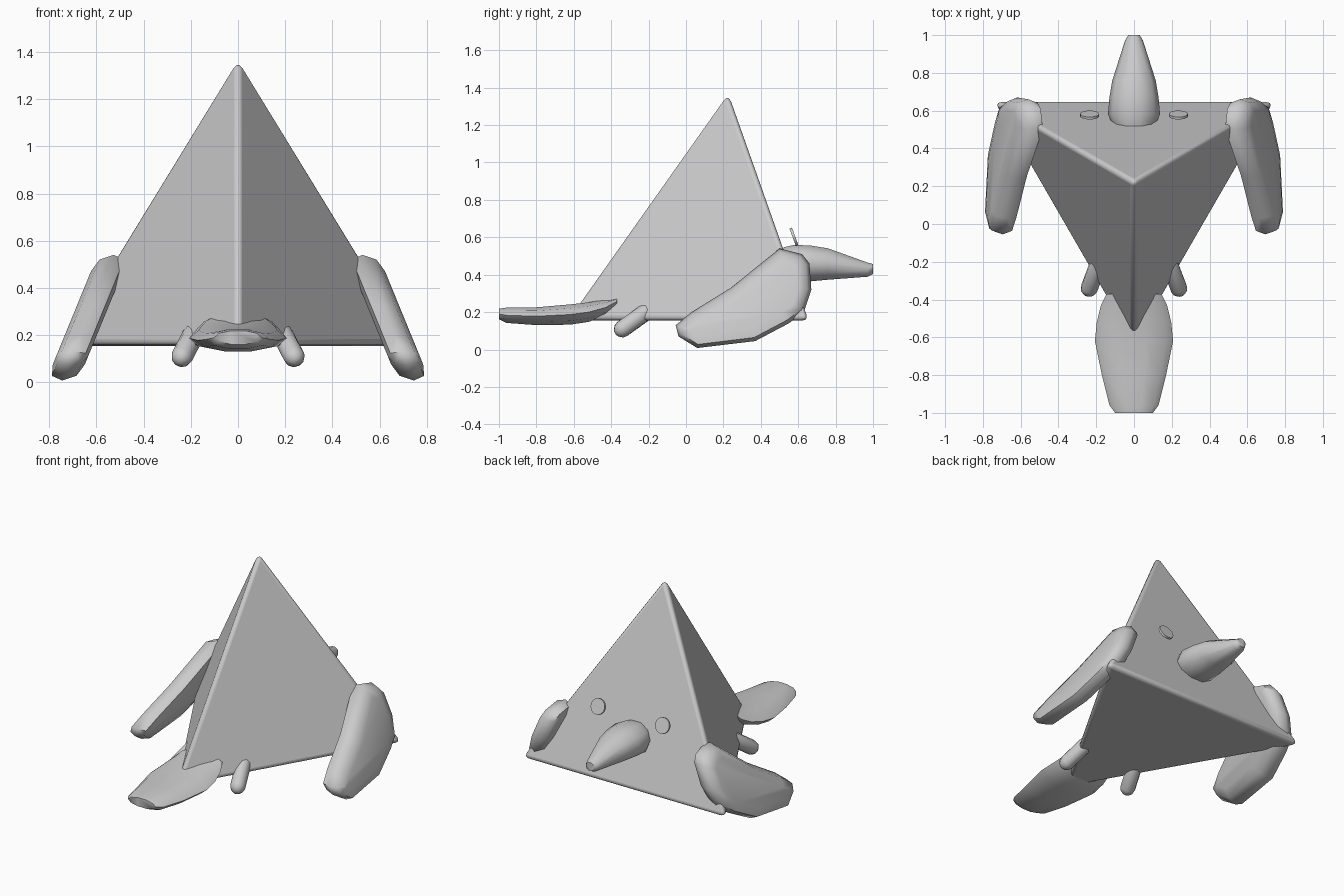
import bpy, bmesh, math
from mathutils import Vector

if "Cube" in bpy.data.objects:
    bpy.data.objects.remove(bpy.data.objects["Cube"])


def make(name, rings, angle=60):
    """Skin a list of equal point rings and cap both ends."""
    bm = bmesh.new()
    vs = [[bm.verts.new(p) for p in r] for r in rings]
    n = len(vs[0])
    for a, b in zip(vs, vs[1:]):
        for i in range(n):
            j = (i + 1) % n
            bm.faces.new((a[i], a[j], b[j], b[i]))
    bm.faces.new(vs[0])
    bm.faces.new(vs[-1])
    bmesh.ops.recalc_face_normals(bm, faces=bm.faces)
    me = bpy.data.meshes.new(name)
    bm.to_mesh(me)
    bm.free()
    ob = bpy.data.objects.new(name, me)
    bpy.context.collection.objects.link(ob)
    smooth(ob, angle)
    return ob


def smooth(ob, angle):
    bpy.ops.object.select_all(action='DESELECT')
    ob.select_set(True)
    bpy.context.view_layer.objects.active = ob
    bpy.ops.object.shade_smooth_by_angle(angle=math.radians(angle))


def loft_y(name, stations, n):
    """Elliptical sections (y, half width, centre z, half height)."""
    rings = []
    for y, w, z, h in stations:
        ring = []
        for i in range(n):
            a = 2 * math.pi * i / n
            ring.append((w * math.cos(a), y, z + h * math.sin(a)))
        rings.append(ring)
    return make(name, rings)


# body: tetrahedron with rounded edges
bpy.ops.mesh.primitive_cone_add(vertices=3, radius1=0.87, depth=1.23,
                                location=(0, 0.22, 0.155 + 0.615))
body = bpy.context.object
body.name = "pyramid_body"
front = min(body.data.vertices, key=lambda v: v.co.y)
if abs(front.co.x) > 0.01:  # turn so one corner points to the front
    body.rotation_euler.z = math.pi
bev = body.modifiers.new("round", 'BEVEL')
bev.width = 0.03
bev.segments = 3
smooth(body, 30)

# beak
loft_y("beak", [(0.52, 0.11, 0.46, 0.09), (0.58, 0.138, 0.46, 0.105),
                (0.67, 0.13, 0.46, 0.1), (0.76, 0.115, 0.457, 0.088),
                (0.97, 0.048, 0.427, 0.04), (1.0, 0.03, 0.43, 0.028)], 10)

# tail paddle
loft_y("tail", [(-1.0, 0.10, 0.19, 0.03), (-0.96, 0.13, 0.183, 0.043),
                (-0.8, 0.17, 0.178, 0.05), (-0.62, 0.207, 0.187, 0.057),
                (-0.52, 0.197, 0.2, 0.055), (-0.43, 0.175, 0.225, 0.045),
                (-0.37, 0.145, 0.257, 0.022)], 10)

# wing outline in (y, z)
WING = [(0.5, 0.54), (0.62, 0.51), (0.66, 0.46), (0.67, 0.32), (0.63, 0.2),
        (0.55, 0.14), (0.37, 0.045), (0.06, 0.008), (-0.04, 0.07),
        (-0.055, 0.13), (0.03, 0.2), (0.24, 0.33)]


def inset(pts, d):
    """Move each outline point inward along its corner bisector."""
    out = []
    for i, p in enumerate(pts):
        p = Vector(p)
        a = (p - Vector(pts[i - 1])).normalized()
        b = (Vector(pts[(i + 1) % len(pts)]) - p).normalized()
        t = (a + b).normalized()
        out.append(p + Vector((t.y, -t.x)) * d)
    return out


for side, s in (("left", -1), ("right", 1)):
    # wing: puffed plate leaning outward
    rings = []
    for off, d in ((-0.068, 0.07), (-0.052, 0.02), (0, 0), (0.052, 0.02), (0.068, 0.07)):
        rings.append([(s * (0.748 - 0.41 * z + off), y, z) for y, z in inset(WING, d)])
    make("wing_" + side, rings)

    # foot: stubby capsule slanting forward and down
    top, low = Vector((s * 0.19, -0.215, 0.2)), Vector((s * 0.237, -0.34, 0.11))
    ax = (low - top).normalized()
    u = ax.orthogonal().normalized()
    v = ax.cross(u)
    r = 0.046
    rings = []
    for c, k in ((top, -0.8), (top, -0.4), (top, 0), (low, 0), (low, 0.5), (low, 0.87), (low, 0.98)):
        q = r * math.sqrt(1 - k * k)
        rings.append([c + ax * k * r + (u * math.cos(i * math.pi / 5) +
                      v * math.sin(i * math.pi / 5)) * q for i in range(10)])
    make("foot_" + side, rings)

    # eye: thin disc parallel to the rear face
    bpy.ops.mesh.primitive_cylinder_add(vertices=20, radius=0.05, depth=0.014,
                                        location=(s * 0.235, 0.577, 0.602),
                                        rotation=(math.radians(-70), 0, 0))
    eye = bpy.context.object
    eye.name = "eye_" + side
    smooth(eye, 40)
